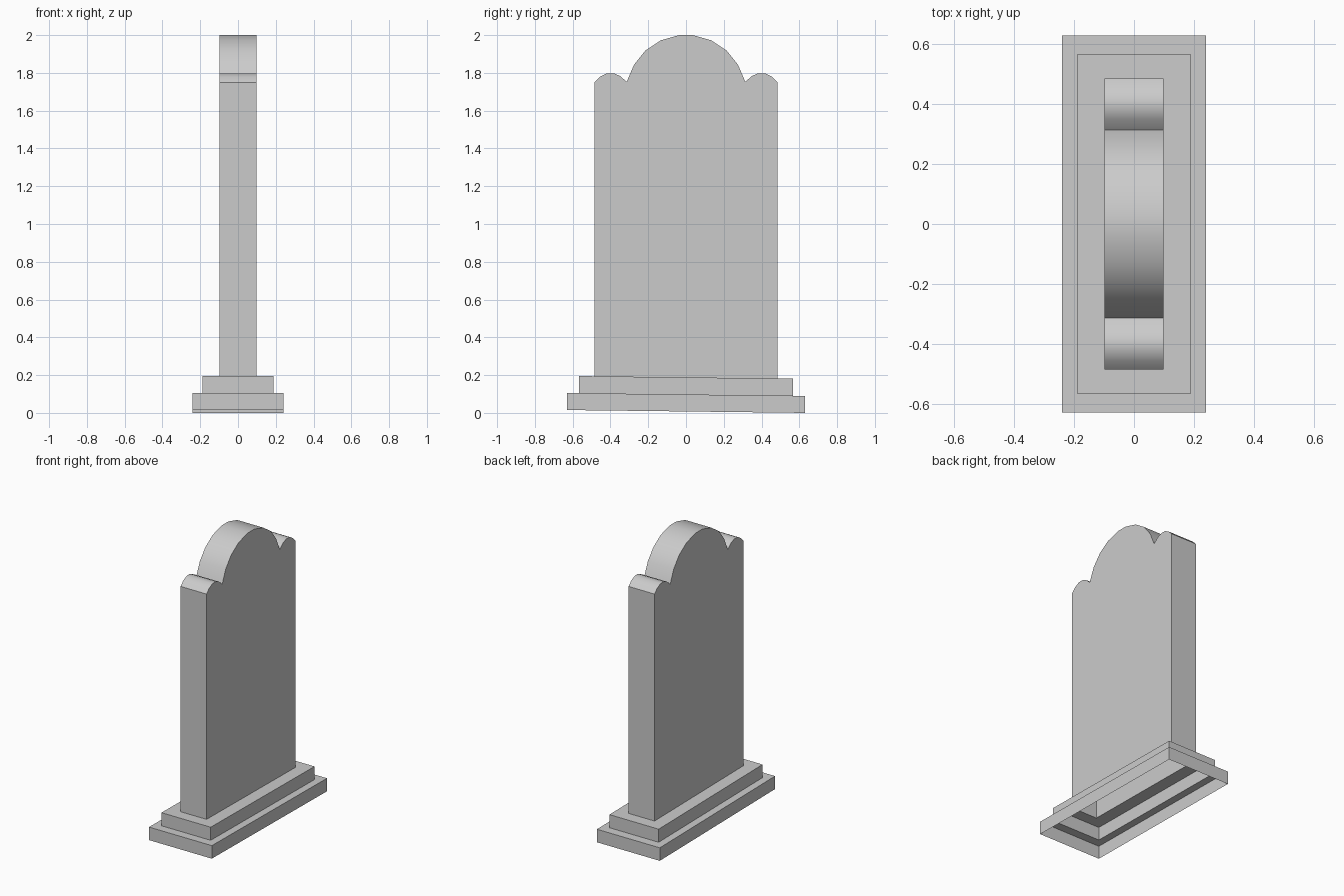
import bpy, bmesh, math

cube = bpy.data.objects.get("Cube")
if cube:
    bpy.data.objects.remove(cube, do_unlink=True)

GREY = (0.6, 0.6, 0.6, 1.0)
stone = bpy.data.materials.new("grey stone")
stone.use_nodes = True
stone.diffuse_color = GREY
stone.node_tree.nodes["Principled BSDF"].inputs["Base Color"].default_value = GREY


def finish(bm, name):
    bmesh.ops.recalc_face_normals(bm, faces=bm.faces)
    mesh = bpy.data.meshes.new(name)
    bm.to_mesh(mesh)
    bm.free()
    mesh.materials.append(stone)
    obj = bpy.data.objects.new(name, mesh)
    bpy.context.collection.objects.link(obj)
    return obj


def slope(y):
    """Slight settling of the plinth towards the back."""
    return -0.012 * y


def step(name, half_x, half_y, bottom, top, inner_x, inner_y):
    """Hollow step: outer wall and a ledge running in to the next part."""
    bm = bmesh.new()
    corners = ((-1, -1), (1, -1), (1, 1), (-1, 1))
    rings = []
    for hx, hy, z in ((half_x, half_y, bottom), (half_x, half_y, top),
                      (inner_x, inner_y, top)):
        rings.append([bm.verts.new((sx * hx, sy * hy, z + slope(sy * hy)))
                      for sx, sy in corners])
    for low, high in zip(rings, rings[1:]):
        for i in range(4):
            j = (i + 1) % 4
            bm.faces.new((low[i], low[j], high[j], high[i]))
    return finish(bm, name)


THICK, WIDE = 0.099, 0.485
step("lower_plinth", 0.24, 0.629, 0.0076, 0.0975, 0.188, 0.567)
step("upper_plinth", 0.188, 0.567, 0.0975, 0.188, THICK, WIDE)

# Headstone slab: half profile with a shoulder and a round crown, then mirrored
half = [(WIDE, 0.188), (WIDE, 1.75), (0.457, 1.778), (0.42, 1.798),
        (0.383, 1.798), (0.35, 1.784), (0.314, 1.753)]
for deg in (30, 47.5, 65, 83.5):
    a = math.radians(deg)
    half.append((0.318 * math.cos(a), 1.684 + 0.318 * math.sin(a)))
profile = half + [(-y, z) for y, z in reversed(half)]
profile[0] = (WIDE, 0.188 + slope(WIDE))
profile[-1] = (-WIDE, 0.188 + slope(-WIDE))

bm = bmesh.new()
sides = [[bm.verts.new((x, y, z)) for y, z in profile] for x in (-THICK, THICK)]
for side in sides:
    bm.faces.new(side)
for i in range(len(profile) - 1):
    bm.faces.new((sides[0][i], sides[0][i + 1], sides[1][i + 1], sides[1][i]))
slab = finish(bm, "headstone_slab")

# Smooth the curved top and keep the corners sharp
bpy.ops.object.select_all(action='DESELECT')
slab.select_set(True)
bpy.context.view_layer.objects.active = slab
bpy.ops.object.shade_smooth_by_angle(angle=math.radians(35))
